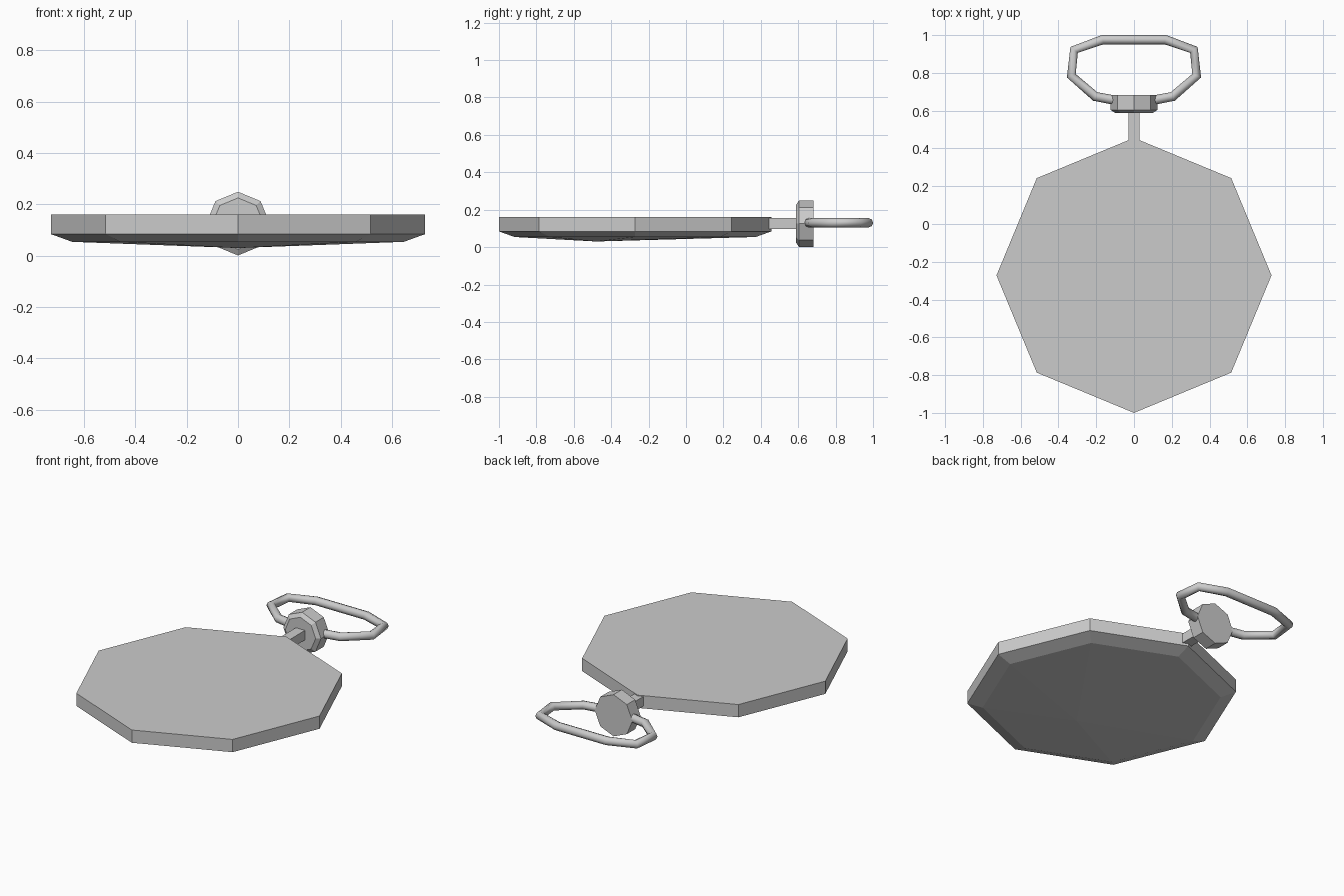
import bpy, bmesh
from math import cos, sin, pi

if "Cube" in bpy.data.objects:
    bpy.data.objects.remove(bpy.data.objects["Cube"])


def add_object(name, bm):
    bmesh.ops.recalc_face_normals(bm, faces=bm.faces)
    mesh = bpy.data.meshes.new(name)
    bm.to_mesh(mesh)
    bm.free()
    ob = bpy.data.objects.new(name, mesh)
    bpy.context.collection.objects.link(ob)
    return ob


def loft(name, rings, first_tip=None):
    """Bridge matching rings of points; cap the ends flat or with a tip."""
    bm = bmesh.new()
    loops = [[bm.verts.new(p) for p in ring] for ring in rings]
    n = len(loops[0])
    for a, b in zip(loops, loops[1:]):
        for i in range(n):
            j = (i + 1) % n
            bm.faces.new((a[i], a[j], b[j], b[i]))
    bm.faces.new(loops[-1])
    if first_tip:
        tip = bm.verts.new(first_tip)
        for i in range(n):
            bm.faces.new((tip, loops[0][i], loops[0][(i + 1) % n]))
    else:
        bm.faces.new(loops[0])
    return add_object(name, bm)


def flat_octagon(r, z):
    return [(r * cos(i * pi / 4), -0.272 + r * sin(i * pi / 4), z) for i in range(8)]


def upright_octagon(r, y):
    return [(r * cos(i * pi / 4), y, 0.125 + r * sin(i * pi / 4)) for i in range(8)]


# Octagonal case with a chamfered, shallowly domed underside
loft("case", [flat_octagon(0.645, 0.054), flat_octagon(0.728, 0.084),
              flat_octagon(0.728, 0.16)], first_tip=(0, -0.48, 0.03))

# Small stem from the case to the crown
loft("stem", [[(x, y, z) for x, z in ((-0.03, 0.098), (0.03, 0.098),
                                     (0.03, 0.155), (-0.03, 0.155))]
              for y in (0.42, 0.62)])

# Crown knob, chamfered on the side facing the case
loft("crown", [upright_octagon(0.1, 0.588), upright_octagon(0.124, 0.604),
               upright_octagon(0.124, 0.682)])

# Hanging loop: a round tube through the crown
half = [(0.10, 0.655), (0.205, 0.675), (0.332, 0.785), (0.317, 0.922), (0.165, 0.976)]
path = half + [(-x, y) for x, y in reversed(half)]
curve = bpy.data.curves.new("hanging_loop", 'CURVE')
curve.dimensions = '3D'
curve.bevel_depth = 0.025
curve.bevel_resolution = 2
spline = curve.splines.new('POLY')
spline.points.add(len(path) - 1)
for point, (x, y) in zip(spline.points, path):
    point.co = (x, y, 0.13, 1)
spline.use_cyclic_u = True
spline.use_smooth = True
bpy.context.collection.objects.link(bpy.data.objects.new("hanging_loop", curve))
